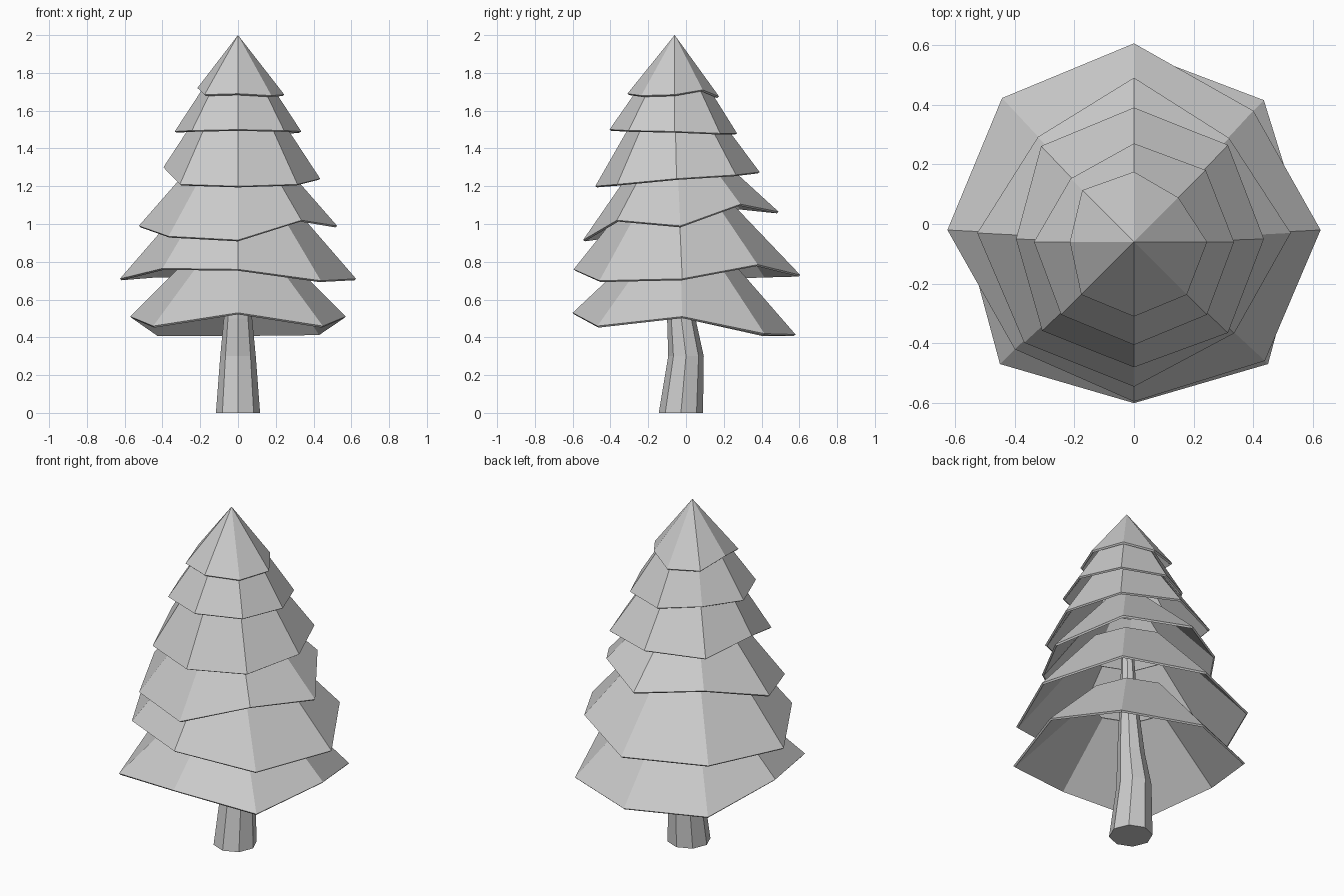
import bpy, bmesh
from math import sin, cos, pi

if "Cube" in bpy.data.objects:
    bpy.data.objects.remove(bpy.data.objects["Cube"])

SIDES = 8


def ring(bm, cy, radii, heights):
    """Octagonal ring of vertices, starting at +x and running counter-clockwise."""
    return [bm.verts.new((r * cos(2 * pi * i / SIDES), cy + r * sin(2 * pi * i / SIDES), z))
            for i, (r, z) in enumerate(zip(radii, heights))]


def bridge(bm, low, high):
    for i in range(SIDES):
        j = (i + 1) % SIDES
        bm.faces.new((low[i], low[j], high[j], high[i]))


def finish(bm, name):
    mesh = bpy.data.meshes.new(name)
    bm.to_mesh(mesh)
    bm.free()
    obj = bpy.data.objects.new(name, mesh)
    bpy.context.collection.objects.link(obj)
    return obj


# Trunk: slightly bent, tapering octagonal column (centre y, radius, height)
bm = bmesh.new()
sections = [(-0.027, 0.117, 0), (0.0, 0.094, 0.3), (-0.025, 0.075, 0.5),
            (-0.045, 0.047, 0.85), (-0.055, 0.03, 1.2)]
rings = [ring(bm, cy, [r] * SIDES, [z] * SIDES) for cy, r, z in sections]
for low, high in zip(rings, rings[1:]):
    bridge(bm, low, high)
bm.faces.new(rings[0][::-1])
bm.faces.new(rings[-1])
finish(bm, "trunk")

# Branch tiers: rim centre y, rim radii, rim heights, then top centre y, radius, height
tiers = [
    (-0.02, (.57, .615, .60, .61, .57, .635, .58, .635),
     (.51, .42, .415, .415, .51, .46, .53, .46), (-0.03, .24, .84)),
    (-0.02, (.625, .565, .625, .625, .625, .565, .575, .62),
     (.71, .785, .73, .725, .71, .765, .76, .70), (-0.04, .235, 1.16)),
    (-0.03, (.525, .45, .52, .455, .525, .52, .515, .475),
     (.99, 1.105, 1.065, 1.085, .99, .935, .915, 1.02), (-0.05, .14, 1.43)),
    (-0.05, (.435, .445, .44, .44, .395, .435, .43, .445),
     (1.24, 1.26, 1.275, 1.26, 1.30, 1.21, 1.20, 1.21), (-0.06, .14, 1.69)),
    (-0.06, (.335, .34, .33, .30, .335, .345, .345, .345),
     (1.49, 1.48, 1.48, 1.50, 1.49, 1.495, 1.50, 1.495), (-0.06, .08, 1.88)),
    (-0.06, (.245, .21, .235, .245, .215, .25, .25, .25),
     (1.685, 1.71, 1.675, 1.685, 1.72, 1.685, 1.69, 1.68), (-0.06, 0, 2.0)),
]
for n, (cy, radii, heights, (ty, tr, tz)) in enumerate(tiers, 1):
    bm = bmesh.new()
    rim = ring(bm, cy, radii, heights)
    if tr:
        bridge(bm, rim, ring(bm, ty, [tr] * SIDES, [tz] * SIDES))
    else:
        tip = bm.verts.new((0, ty, tz))
        for i in range(SIDES):
            bm.faces.new((rim[i], rim[(i + 1) % SIDES], tip))
    tier = finish(bm, f"branch_tier_{n}")
    # Thin shell, thickened inwards
    shell = tier.modifiers.new("shell", 'SOLIDIFY')
    shell.thickness = 0.012
    shell.offset = -1
